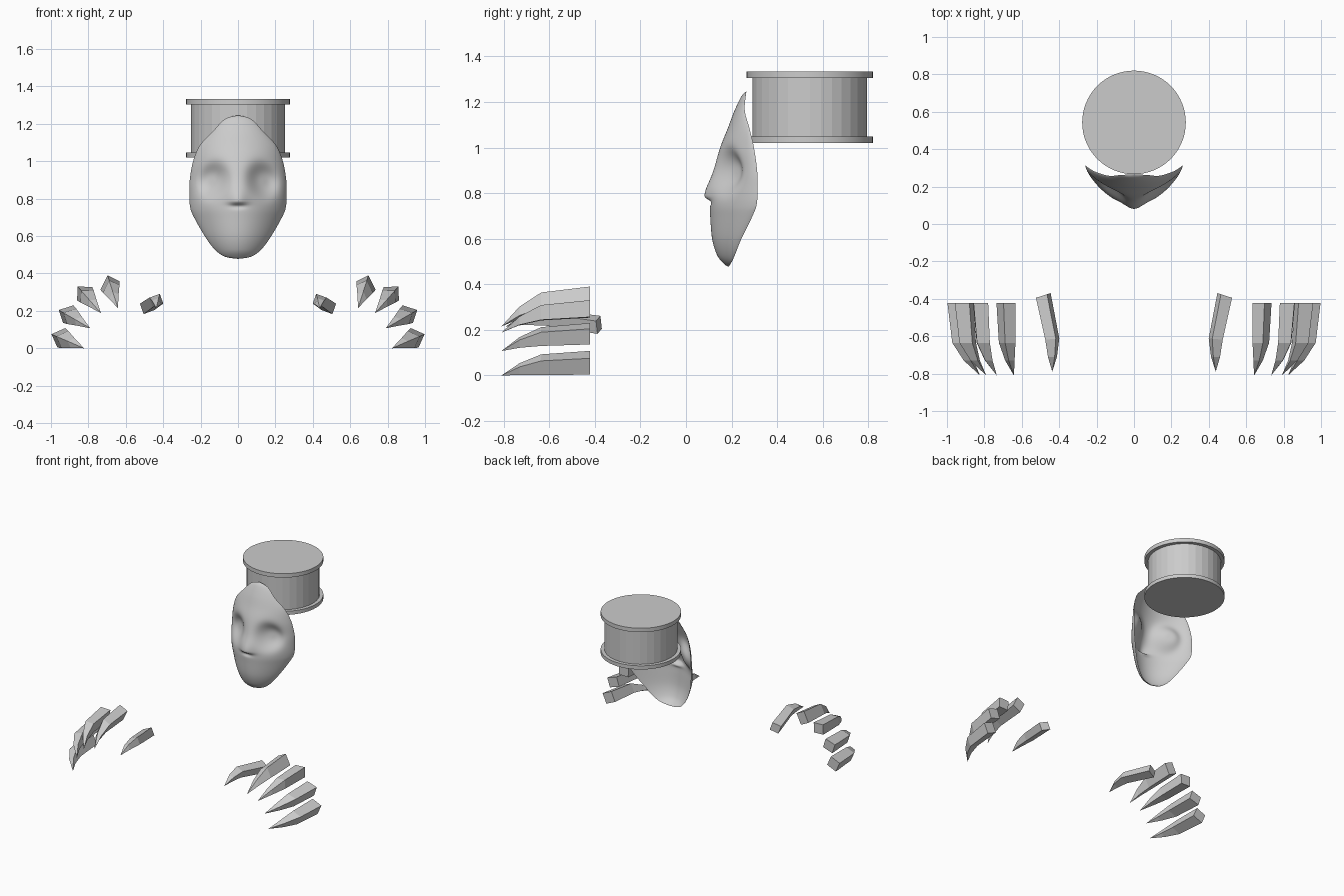
import bpy, bmesh
from math import sin, cos, pi, exp, sqrt, radians
from mathutils import Vector, Matrix

if "Cube" in bpy.data.objects:
    bpy.data.objects.remove(bpy.data.objects["Cube"])


def make_object(name, bm):
    mesh = bpy.data.meshes.new(name)
    bm.to_mesh(mesh)
    bm.free()
    obj = bpy.data.objects.new(name, mesh)
    bpy.context.collection.objects.link(obj)
    return obj


def shade(obj, angle):
    bpy.ops.object.select_all(action='DESELECT')
    obj.select_set(True)
    bpy.context.view_layer.objects.active = obj
    bpy.ops.object.shade_smooth_by_angle(angle=radians(angle))


# ---- Mask: rows of (height, half width, centre-line y, rim y) ----
ROWS = [Vector(r) for r in (
    (1.246, 0.0, .265, .266), (1.226, .07, .244, .262), (1.16, .134, .212, .258),
    (1.086, .203, .184, .278), (1.0, .24, .150, .298), (.90, .258, .122, .311),
    (.83, .260, .108, .313), (.755, .256, .104, .311), (.70, .235, .106, .292),
    (.597, .176, .115, .242), (.527, .123, .137, .214), (.49, .07, .166, .196),
    (.478, 0.0, .185, .187))]


def spline(p, steps):
    """Catmull-Rom through the rows."""
    out = []
    for i in range(len(p) - 1):
        a, b, c, d = p[max(i - 1, 0)], p[i], p[i + 1], p[min(i + 2, len(p) - 1)]
        for s in range(steps):
            t = s / steps
            out.append(.5 * (2 * b + (c - a) * t + (2 * a - 5 * b + 4 * c - d) * t * t
                             + (3 * b - a - 3 * c + d) * t ** 3))
    return out + [p[-1]]


def relief(x, z):
    """Eye sockets pushed in, nose pulled out with a small hollow beneath."""
    ax = abs(x)
    q = ((ax - .135) / .075) ** 2 + ((z - .895 + .15 * (ax - .135)) / .085) ** 2
    eye = .06 * exp(-q ** 1.4)
    if z > .785:
        ramp = exp(-((z - .785) / .07) ** 2)
    else:
        ramp = exp(-((z - .785) / .014) ** 2)
    nose = .024 * ramp * exp(-(x / .05) ** 2)
    hollow = .010 * exp(-((z - .758) / .012) ** 2 - (x / .035) ** 2)
    return eye - nose + hollow


bm = bmesh.new()
COLS = 64
grid = []
for z, w, front, rim in spline(ROWS, 9):
    row = []
    for j in range(COLS + 1):
        t = sin(-pi / 2 + pi * j / COLS)
        g = .6 * t * t + .4 * (1 - sqrt(max(0, 1 - t * t)))
        x = max(w, 0) * t
        row.append(bm.verts.new((x, front + (rim - front) * g + relief(x, z), z)))
    grid.append(row)
for r0, r1 in zip(grid, grid[1:]):
    for j in range(COLS):
        bm.faces.new((r0[j], r1[j], r1[j + 1], r0[j + 1]))
bmesh.ops.remove_doubles(bm, verts=bm.verts[:], dist=.0004)
shade(make_object("mask", bm), 60)


# ---- Drum behind the mask: body with two flanges ----
def disc(name, radius, z0, z1, sides):
    bm = bmesh.new()
    bmesh.ops.create_cone(bm, cap_ends=True, segments=sides, radius1=radius, radius2=radius,
                          depth=z1 - z0, matrix=Matrix.Translation((0, .543, (z0 + z1) / 2)))
    return make_object(name, bm)


disc("drum_body", .252, 1.045, 1.308, 32)
shade(disc("drum_bottom_flange", .277, 1.02, 1.048, 64), 30)
shade(disc("drum_top_flange", .277, 1.304, 1.334, 64), 30)


# ---- Claws: square sections lofted to a point ----
def claw(name, rings, tip, side):
    bm = bmesh.new()
    loops = []
    for centre, roll, w, h, yaw in rings:
        rot = Matrix.Rotation(radians(yaw), 3, 'Z') @ Matrix.Rotation(radians(-roll), 3, 'Y')
        loop = []
        for sx, sz in ((-1, -1), (1, -1), (1, 1), (-1, 1)):
            p = Vector(centre) + rot @ Vector((sx * w / 2, 0, sz * h / 2))
            loop.append(bm.verts.new((p.x * side, p.y, p.z)))
        loops.append(loop)
    bm.faces.new(loops[0])
    for a, b in zip(loops, loops[1:]):
        for k in range(4):
            bm.faces.new((a[k], a[(k + 1) % 4], b[(k + 1) % 4], b[k]))
    end = bm.verts.new((tip[0] * side, tip[1], tip[2]))
    for k in range(4):
        bm.faces.new((loops[-1][k], loops[-1][(k + 1) % 4], end))
    bmesh.ops.recalc_face_normals(bm, faces=bm.faces[:])
    make_object(name, bm)


# base centre x, z; tip x, z; roll; width; height
FINGERS = {
    "little_claw": (.945, .056, .823, .0, -24, .080, .078),
    "ring_claw": (.908, .183, .79, .107, -18, .082, .072),
    "middle_claw": (.82, .292, .733, .188, 2, .078, .074),
    "index_claw": (.685, .336, .642, .215, 26, .070, .086),
}
for side, label in ((1, "right"), (-1, "left")):
    for name, (bx, bz, tx, tz, roll, w, h) in FINGERS.items():
        rings = []
        for y, shift, size in ((-.422, 0, 1), (-.635, .16, .88), (-.73, .5, .5)):
            centre = (bx + (tx - bx) * shift, y, bz + (tz - bz) * shift)
            rings.append((centre, roll, w * size, h * size, 0))
        claw(f"{label}_{name}", rings, (tx, -.81, tz), side)
    # Thumb angles inward
    claw(f"{label}_thumb_claw",
         [((.485, -.382, .222), -20, .066, .060, -18),
          ((.437, -.615, .255), -20, .060, .055, -6),
          ((.436, -.71, .245), -20, .038, .036, 0)],
         (.437, -.79, .215), side)
